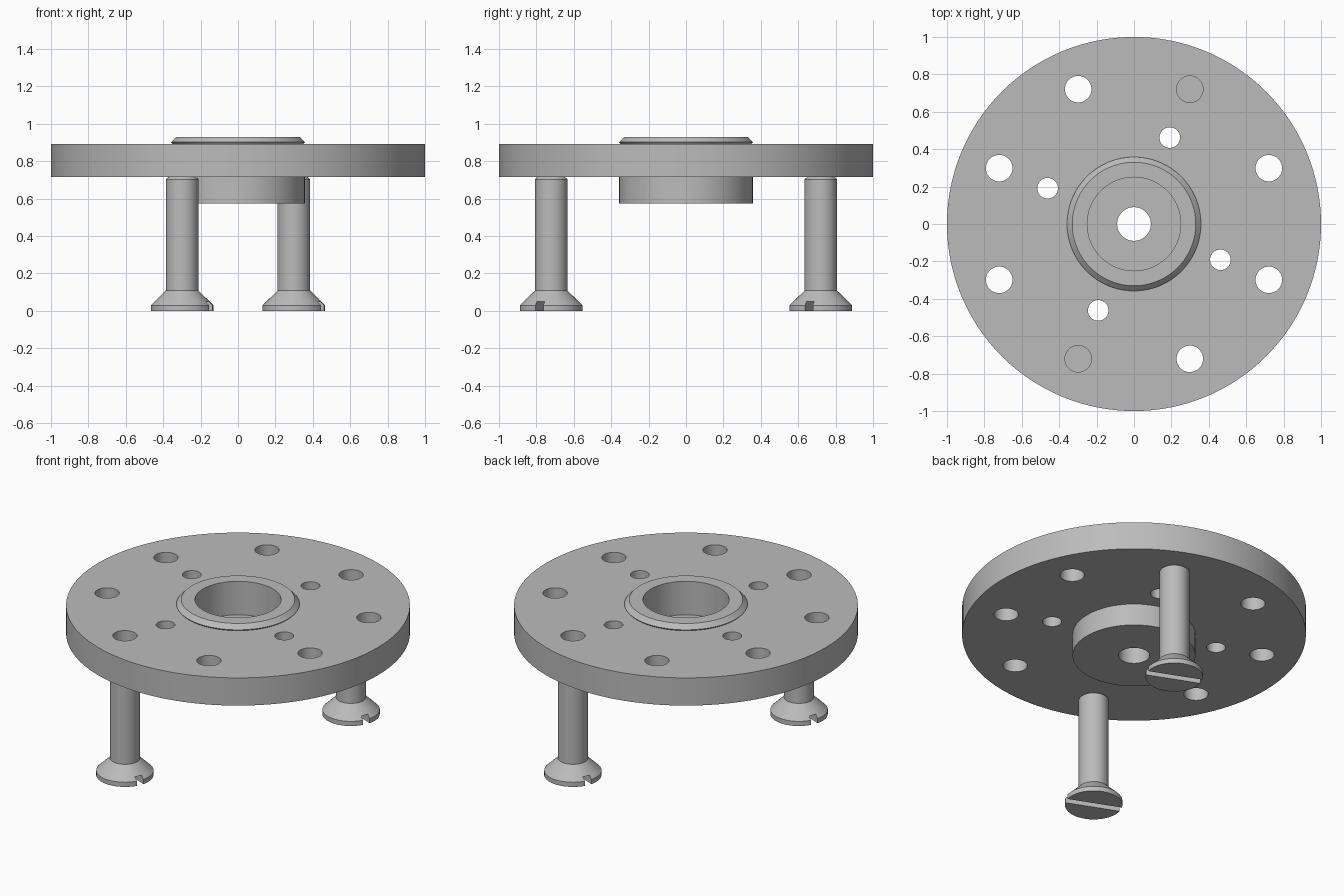
import bpy, bmesh
from math import cos, sin, radians, tau
from mathutils import Matrix

cube = bpy.data.objects.get("Cube")
if cube:
    bpy.data.objects.remove(cube, do_unlink=True)

steel = bpy.data.materials.new("steel grey")
steel.use_nodes = True
grey = (0.5, 0.5, 0.5, 1)
steel.diffuse_color = grey
steel.node_tree.nodes["Principled BSDF"].inputs["Base Color"].default_value = grey


def add_object(name, bm, location=(0, 0, 0)):
    bmesh.ops.recalc_face_normals(bm, faces=bm.faces)
    mesh = bpy.data.meshes.new(name)
    bm.to_mesh(mesh)
    bm.free()
    mesh.materials.append(steel)
    obj = bpy.data.objects.new(name, mesh)
    obj.location = location
    bpy.context.collection.objects.link(obj)
    return obj


def lathe(name, profile, steps, location=(0, 0, 0)):
    """Revolve a closed (radius, height) outline about z."""
    bm = bmesh.new()
    verts = [bm.verts.new((r, 0, z)) for r, z in profile]
    edges = [bm.edges.new((v, verts[i - 1])) for i, v in enumerate(verts)
             if v.co.x + verts[i - 1].co.x > 0]
    bmesh.ops.spin(bm, geom=verts + edges, axis=(0, 0, 1), cent=(0, 0, 0),
                   angle=tau, steps=steps)
    bmesh.ops.remove_doubles(bm, verts=bm.verts, dist=0.0001)
    return add_object(name, bm, location)


def cut(obj, cutter):
    """Subtract the cutter, then remove it."""
    cutter.hide_render = True
    mod = obj.modifiers.new("cut", 'BOOLEAN')
    mod.operation = 'DIFFERENCE'
    mod.solver = 'EXACT'
    mod.object = cutter
    select(obj)
    bpy.ops.object.modifier_apply(modifier=mod.name)
    bpy.data.objects.remove(cutter, do_unlink=True)


def select(obj):
    bpy.ops.object.select_all(action='DESELECT')
    obj.select_set(True)
    bpy.context.view_layer.objects.active = obj


def polar(radius, degrees, z):
    return (radius * cos(radians(degrees)), radius * sin(radians(degrees)), z)


# Disc with a lower hub, a chamfered collar and a stepped bore
bottom, top, rim = 0.715, 0.893, 0.93
flange = lathe("flange", [
    (0.09, 0.575), (0.357, 0.575), (0.357, bottom), (1, bottom), (1, top),
    (0.35, top), (0.358, 0.902), (0.33, rim), (0.25, rim),
    (0.25, bottom), (0.09, bottom)], 128)

# Outer ring of eight bolt holes and inner ring of four small holes
holes = bmesh.new()
for count, ring, radius in ((8, 0.78, 0.071), (4, 0.5, 0.055)):
    for i in range(count):
        spot = polar(ring, 22.5 + 45 * i if count == 8 else 67.5 + 90 * i, 0.8)
        bmesh.ops.create_cone(holes, cap_ends=True, segments=40, radius1=radius,
                              radius2=radius, depth=0.5,
                              matrix=Matrix.Translation(spot))
cut(flange, add_object("hole_cutter", holes))

# Two countersunk screws with slotted heads, standing below the disc
parts = [flange]
for name, angle in (("back_screw", 67.5), ("front_screw", 247.5)):
    spot = polar(0.78, angle, 0)
    screw = lathe(name, [
        (0, 0), (0.167, 0), (0.167, 0.03), (0.0875, 0.108),
        (0.0875, 0.703), (0.074, bottom), (0, bottom)], 48, spot)
    slot = bmesh.new()
    bmesh.ops.create_cube(slot, size=1, matrix=Matrix.Translation(spot)
                          @ Matrix.Rotation(radians(-22.5), 4, 'Z')
                          @ Matrix.Diagonal((0.5, 0.045, 0.1, 1)))
    cut(screw, add_object("slot_cutter", slot))
    parts.append(screw)

# Smooth round walls, crisp edges
for obj in parts:
    select(obj)
    bpy.ops.object.shade_smooth_by_angle(angle=radians(25))
